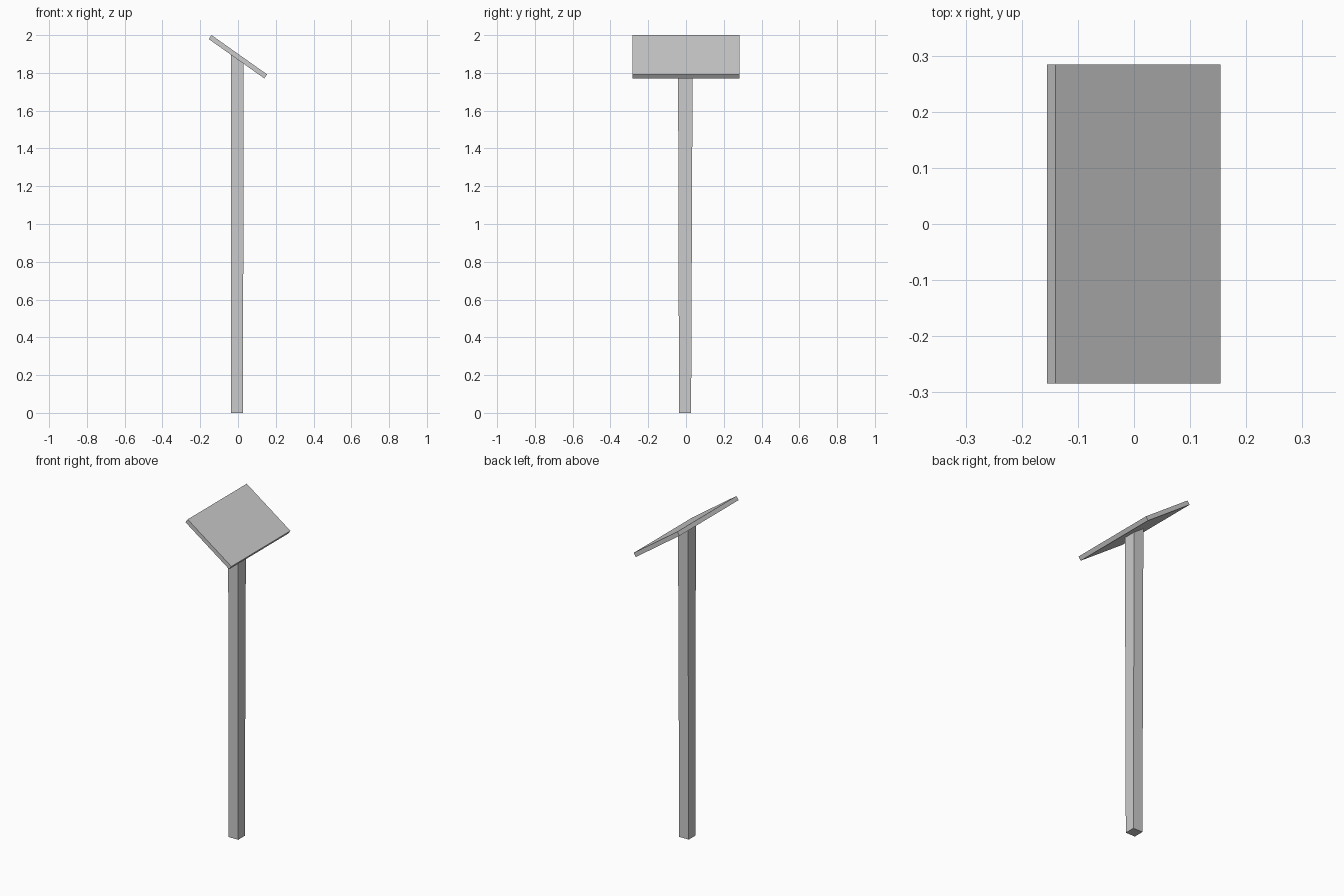
import bpy
import bmesh
from mathutils import Vector

if "Cube" in bpy.data.objects:
    bpy.data.objects.remove(bpy.data.objects["Cube"])


def prism(name, start, end):
    """Solid bridging two matching four-point loops."""
    bm = bmesh.new()
    a = [bm.verts.new(Vector(p)) for p in start]
    b = [bm.verts.new(Vector(p)) for p in end]
    bm.faces.new(a)
    bm.faces.new(b[::-1])
    for i in range(4):
        j = (i + 1) % 4
        bm.faces.new((a[i], b[i], b[j], a[j]))
    bmesh.ops.recalc_face_normals(bm, faces=bm.faces)
    mesh = bpy.data.meshes.new(name)
    bm.to_mesh(mesh)
    bm.free()
    obj = bpy.data.objects.new(name, mesh)
    bpy.context.collection.objects.link(obj)
    return obj


def rectangle(x0, x1, y0, y1, height):
    return [(x, y, height(x)) for x, y in ((x0, y0), (x1, y0), (x1, y1), (x0, y1))]


# Tilted sign panel: side profile extruded along y
profile = [(-0.14, 2.0), (-0.155, 1.979), (0.139, 1.771), (0.154, 1.792)]
prism("sign_panel",
      [(x, -0.284, z) for x, z in profile],
      [(x, 0.284, z) for x, z in profile])

# Slightly flared square post, cut at a slant to meet the panel's underside
slope = (1.771 - 1.979) / (0.139 + 0.155)
prism("post",
      rectangle(-0.037, 0.027, -0.037, 0.027, lambda x: 0.0),
      rectangle(-0.037, 0.029, -0.042, 0.035, lambda x: 1.981 + slope * (x + 0.155)))
